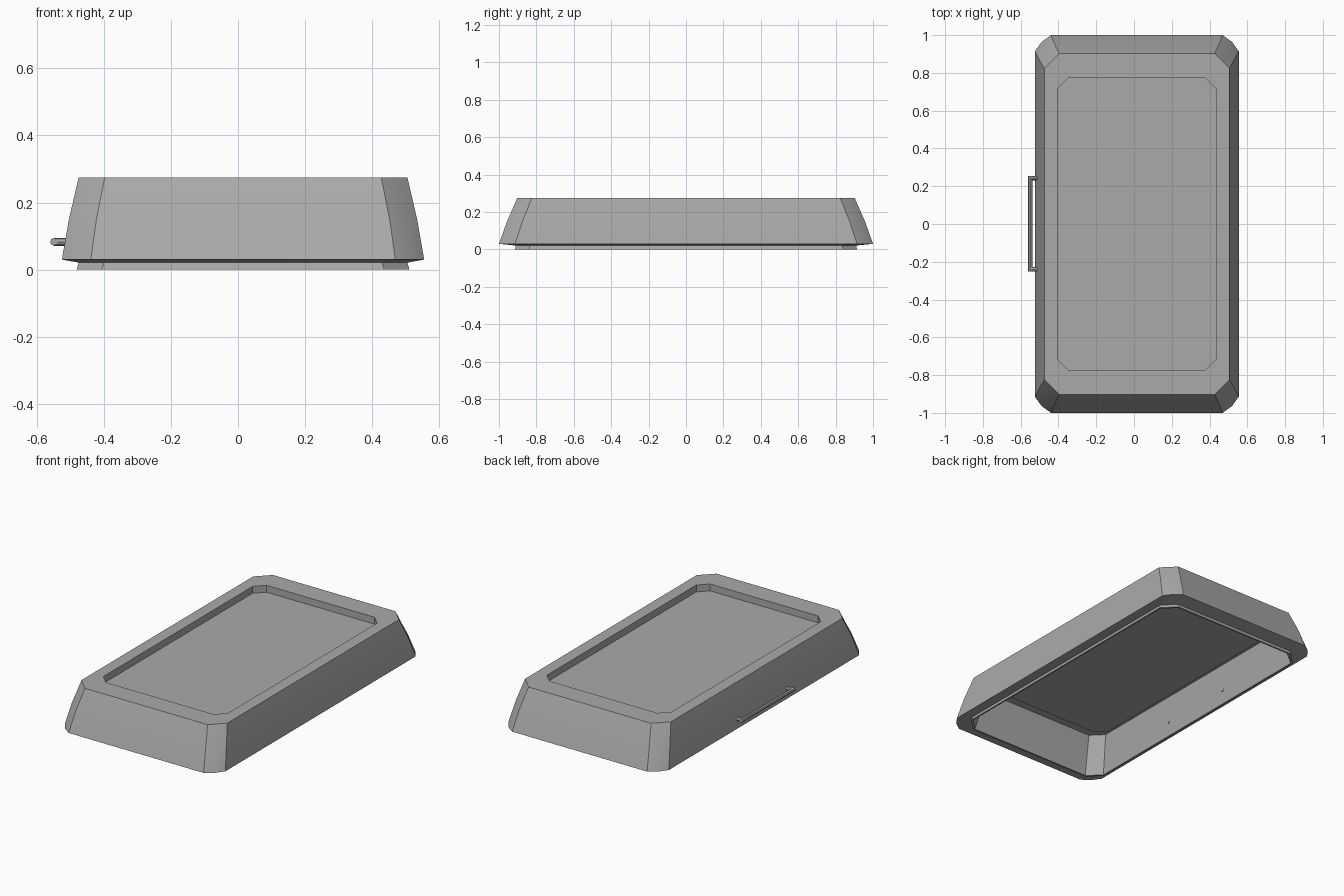
import bpy
import bmesh
import math
from mathutils import Vector

cube = bpy.data.objects.get("Cube")
if cube:
    bpy.data.objects.remove(cube, do_unlink=True)

grey = bpy.data.materials.new("mid grey")
grey.use_nodes = True
grey.diffuse_color = (0.4, 0.4, 0.4, 1)
grey.node_tree.nodes["Principled BSDF"].inputs["Base Color"].default_value = grey.diffuse_color

CENTRE_X = 0.015


def finish(bm, name):
    bmesh.ops.recalc_face_normals(bm, faces=bm.faces)
    mesh = bpy.data.meshes.new(name)
    bm.to_mesh(mesh)
    bm.free()
    mesh.materials.append(grey)
    obj = bpy.data.objects.new(name, mesh)
    bpy.context.collection.objects.link(obj)
    bpy.ops.object.select_all(action="DESELECT")
    obj.select_set(True)
    bpy.context.view_layer.objects.active = obj
    bpy.ops.object.shade_smooth_by_angle(angle=math.radians(20))
    return obj


def ring(bm, half_x, half_y, cut, z, bulge):
    """Rectangle with cut corners, each cut slightly bowed outward."""
    verts = []
    for sx, sy in ((1, 1), (-1, 1), (-1, -1), (1, -1)):
        corner = [(half_x, half_y - cut),
                  (half_x - cut / 2 + bulge, half_y - cut / 2 + bulge),
                  (half_x - cut, half_y)]
        if sx * sy < 0:
            corner.reverse()
        verts += [bm.verts.new((CENTRE_X + sx * x, sy * y, z)) for x, y in corner]
    return verts


# Hollow lid: one wall profile, from the recessed top panel round to the ceiling
profile = [
    (0.418, 0.772, 0.055, 0.233, 0),      # recess floor
    (0.418, 0.772, 0.055, 0.275, 0),      # recess edge
    (0.49, 0.902, 0.078, 0.275, 0),       # top edge
    (0.519, 0.957, 0.082, 0.15, 0.004),   # bowed side
    (0.54, 1.0, 0.086, 0.03, 0.007),      # lower edge
    (0.49, 0.91, 0.075, 0.021, 0),        # underside flange
    (0.496, 0.915, 0.075, 0.0, 0),        # rim outside
    (0.486, 0.905, 0.073, 0.0, 0),        # rim inside
    (0.482, 0.9, 0.073, 0.025, 0),        # inner wall foot
    (0.447, 0.835, 0.068, 0.222, 0),      # ceiling edge
    (0.428, 0.782, 0.058, 0.222, 0),      # panel border
    (0.428, 0.782, 0.058, 0.217, 0),      # panel underside
]
bm = bmesh.new()
rings = [ring(bm, *row) for row in profile]
for a, b in zip(rings, rings[1:]):
    for i in range(len(a)):
        j = (i + 1) % len(a)
        bm.faces.new((a[i], a[j], b[j], b[i]))
bm.faces.new(rings[0])
bm.faces.new(rings[-1])
finish(bm, "lid_shell")


def rod(name, start, end, radius, sides=8):
    start, end = Vector(start), Vector(end)
    axis = end - start
    bm = bmesh.new()
    bmesh.ops.create_cone(bm, cap_ends=True, segments=sides, radius1=radius,
                          radius2=radius, depth=axis.length)
    turn = axis.to_track_quat("Z", "Y").to_matrix().to_4x4()
    turn.translation = (start + end) / 2
    bmesh.ops.transform(bm, matrix=turn, verts=bm.verts)
    return finish(bm, name)


# Side handle: a bar on two posts that pass through the wall
rod("handle_bar", (-0.549, -0.252, 0.083), (-0.549, 0.255, 0.083), 0.011)
for side, y in (("front", -0.24), ("back", 0.243)):
    rod("handle_post_" + side, (-0.55, y, 0.083), (-0.455, y, 0.083), 0.012)
